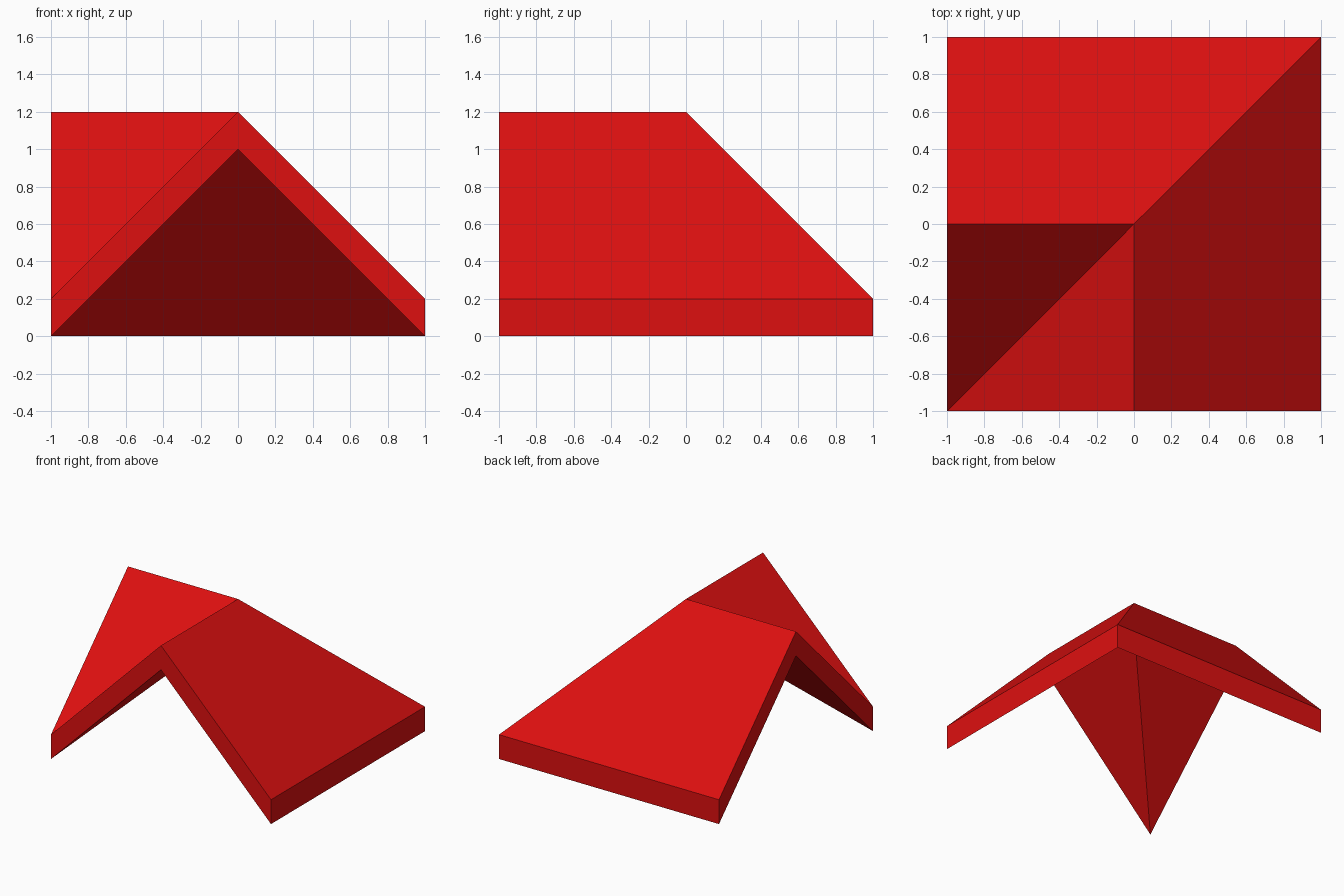
import bpy
import bmesh

THICKNESS = 0.2
EAVE, RIDGE = 0.2, 1.2

if "Cube" in bpy.data.objects:
    bpy.data.objects.remove(bpy.data.objects["Cube"], do_unlink=True)

# Single roof colour
red = bpy.data.materials.new("roof_red")
red.use_nodes = True
colour = (0.73, 0.005, 0.005, 1)
red.diffuse_color = colour
bsdf = next(n for n in red.node_tree.nodes if n.type == "BSDF_PRINCIPLED")
bsdf.inputs["Base Color"].default_value = colour

# Roof outline, counter-clockwise from the valley foot, then the ridge junction
outline = [
    (-1, -1, EAVE),   # valley foot
    (0, -1, RIDGE),   # front gable peak
    (1, -1, EAVE),
    (1, 1, EAVE),     # hip foot
    (-1, 1, EAVE),
    (-1, 0, RIDGE),   # side gable peak
]
junction = (0, 0, RIDGE)
count = len(outline)

# Two inner slopes meeting in the valley, two outer slopes meeting in the hip
slopes = [(0, 1, 6), (0, 6, 5), (1, 2, 3, 6), (3, 4, 5, 6)]

bm = bmesh.new()
top = [bm.verts.new(p) for p in outline + [junction]]
under = [bm.verts.new((x, y, z - THICKNESS)) for x, y, z in outline + [junction]]

for slope in slopes:
    bm.faces.new([top[i] for i in slope])
    bm.faces.new([under[i] for i in reversed(slope)])

# Vertical eave and gable edges
for i in range(count):
    j = (i + 1) % count
    bm.faces.new((under[i], under[j], top[j], top[i]))

mesh = bpy.data.meshes.new("corner_roof")
bm.to_mesh(mesh)
bm.free()
mesh.materials.append(red)
roof = bpy.data.objects.new("corner_roof", mesh)
bpy.context.collection.objects.link(roof)
